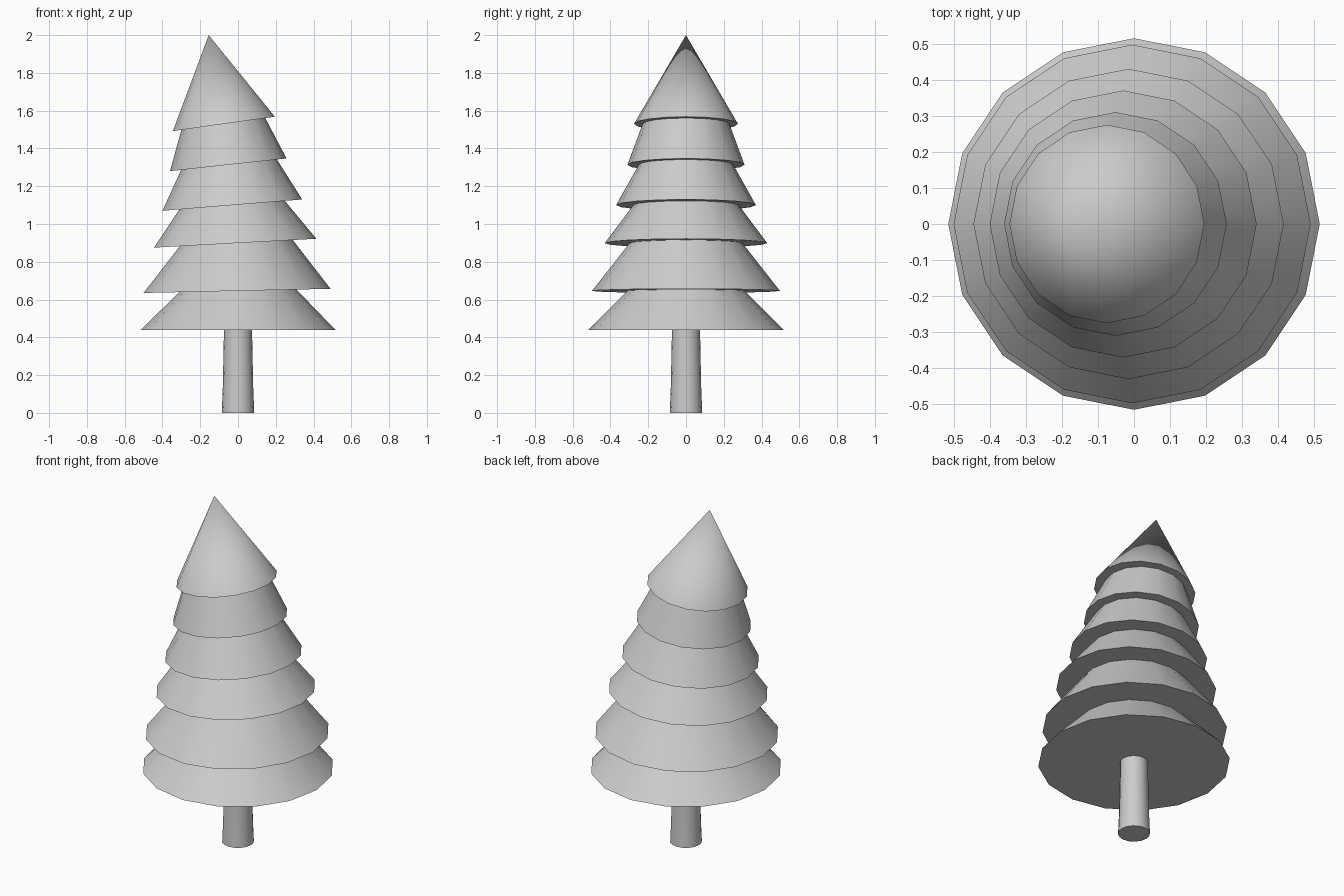
import bpy, bmesh
from math import sin, cos, tau, radians
from mathutils import Vector

cube = bpy.data.objects.get("Cube")
if cube:
    bpy.data.objects.remove(cube)

SIDES = 16

grey = bpy.data.materials.new("light grey")
grey.use_nodes = True
colour = (0.6, 0.6, 0.6, 1)
grey.diffuse_color = colour
grey.node_tree.nodes["Principled BSDF"].inputs["Base Color"].default_value = colour


def ring(left, right, depth):
    """Tilted ring spanning two (x, z) ends, with a half-width along y."""
    (xl, zl), (xr, zr) = left, right
    cx, cz, rx, dz = (xl + xr) / 2, (zl + zr) / 2, (xr - xl) / 2, (zr - zl) / 2
    angles = [tau * i / SIDES for i in range(SIDES)]
    return [Vector((cx + rx * cos(a), depth * sin(a), cz + dz * cos(a))) for a in angles]


def loft(name, rings, tip=None):
    """Skin a stack of rings, closed below and either capped or pointed above."""
    bm = bmesh.new()
    loops = [[bm.verts.new(p) for p in r] for r in rings]
    bm.faces.new(loops[0][::-1])
    for low, high in zip(loops, loops[1:]):
        for i in range(SIDES):
            j = (i + 1) % SIDES
            bm.faces.new((low[i], low[j], high[j], high[i]))
    if tip:
        apex = bm.verts.new(tip)
        for i in range(SIDES):
            bm.faces.new((loops[-1][i], loops[-1][(i + 1) % SIDES], apex))
    else:
        bm.faces.new(loops[-1])
    mesh = bpy.data.meshes.new(name)
    bm.to_mesh(mesh)
    bm.free()
    mesh.materials.append(grey)
    obj = bpy.data.objects.new(name, mesh)
    bpy.context.collection.objects.link(obj)
    bpy.ops.object.select_all(action='DESELECT')
    obj.select_set(True)
    bpy.context.view_layer.objects.active = obj
    bpy.ops.object.shade_smooth_by_angle(angle=radians(32))
    return obj


# Trunk, slightly flared at the foot
trunk_profile = [(0, 0.086), (0.12, 0.081), (0.3, 0.077), (0.46, 0.074)]
loft("trunk", [ring((-r, z), (r, z), r) for z, r in trunk_profile])

# Lower rim of every branch tier: left end, right end, half-depth
rims = [
    ((-0.515, 0.44), (0.515, 0.44), 0.515),
    ((-0.50, 0.635), (0.49, 0.657), 0.497),
    ((-0.445, 0.875), (0.415, 0.922), 0.43),
    ((-0.40, 1.07), (0.34, 1.13), 0.37),
    ((-0.36, 1.28), (0.257, 1.347), 0.31),
    ((-0.345, 1.492), (0.195, 1.568), 0.275),
]
# Where each tier disappears under the one above
necks = [
    ((-0.31, 0.64), (0.31, 0.653), 0.31),
    ((-0.31, 0.88), (0.29, 0.915), 0.30),
    ((-0.31, 1.078), (0.25, 1.12), 0.28),
    ((-0.302, 1.285), (0.205, 1.343), 0.25),
    ((-0.30, 1.498), (0.145, 1.56), 0.23),
]

# Skirted tiers, each running a little way up inside the next
for n, (rim, neck) in enumerate(zip(rims, necks), 1):
    base, top = ring(*rim), ring(*neck)
    top = [b.lerp(t, 1.1) for b, t in zip(base, top)]
    loft(f"branch_tier_{n}", [base, top])

# Leaning pointed top
loft("tree_top", [ring(*rims[-1])], tip=(-0.155, 0, 2))
